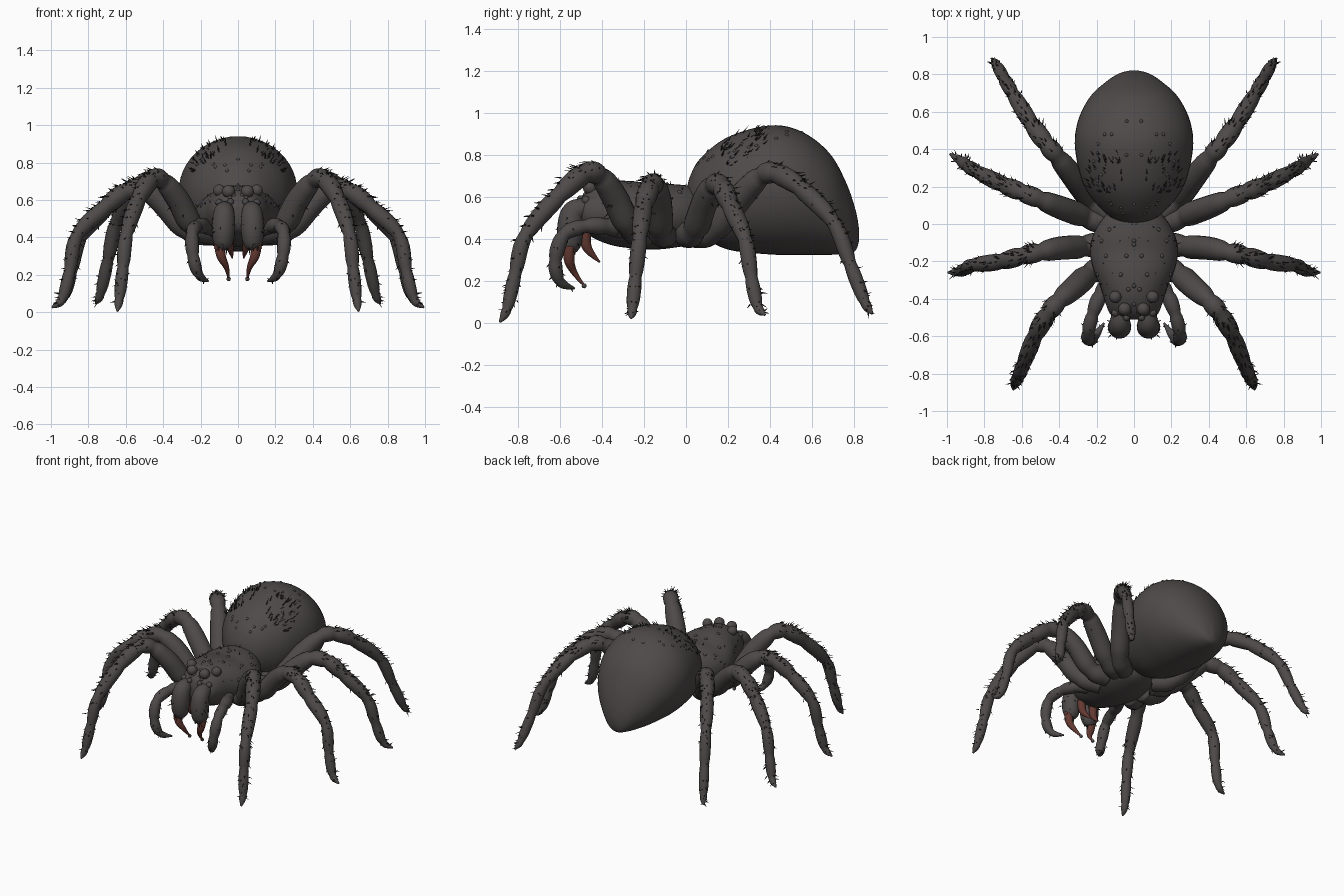
import bpy, bmesh, math, random
from mathutils import Vector

random.seed(7)
if "Cube" in bpy.data.objects:
    bpy.data.objects.remove(bpy.data.objects["Cube"])


def material(name, rgb):
    mat = bpy.data.materials.new(name)
    mat.use_nodes = True
    color = (*rgb, 1)
    mat.diffuse_color = color
    mat.node_tree.nodes["Principled BSDF"].inputs["Base Color"].default_value = color
    return mat


SHELL = material("charcoal shell", (0.075, 0.068, 0.066))
BRISTLE = material("black bristle", (0.028, 0.025, 0.024))
FANG = material("red brown fang", (0.13, 0.042, 0.032))


def finish(name, bm, mat, mirror=False):
    bmesh.ops.recalc_face_normals(bm, faces=bm.faces)
    mesh = bpy.data.meshes.new(name)
    bm.to_mesh(mesh)
    bm.free()
    mesh.materials.append(mat)
    mesh.shade_smooth()
    obj = bpy.data.objects.new(name, mesh)
    bpy.context.collection.objects.link(obj)
    if mirror:
        mod = obj.modifiers.new("Mirror", 'MIRROR')
        mod.use_mirror_merge = False
    return obj


def spline(rows, steps):
    """Smooth interpolation through rows of any length; yields (row index, fraction, values)."""
    out = []
    last = len(rows) - 1
    for i in range(last):
        a, b, c, d = rows[max(i - 1, 0)], rows[i], rows[i + 1], rows[min(i + 2, last)]
        for s in range(steps):
            t = s / steps
            vals = [q + t * ((r - p) / 2 + t * (p - 2.5 * q + 2 * r - e / 2
                    + t * (1.5 * (q - r) + (e - p) / 2))) for p, q, r, e in zip(a, b, c, d)]
            out.append((i, t, vals))
    return out + [(last, 0, list(rows[-1]))]


def loft(name, rings, mat, mirror=False):
    bm = bmesh.new()
    loops = [[bm.verts.new(p) for p in ring] for ring in rings]
    n = len(loops[0])
    for lo, hi in zip(loops, loops[1:]):
        for k in range(n):
            j = (k + 1) % n
            bm.faces.new((lo[k], lo[j], hi[j], hi[k]))
    bm.faces.new(loops[0])
    bm.faces.new(loops[-1])
    return finish(name, bm, mat, mirror)


def body(name, stations, sides, steps, middle):
    """Rounded body from stations of (y, top, bottom, half width)."""
    rings = []
    for _, _, (y, top, low, half) in spline(stations, steps):
        mid = low + (top - low) * middle
        ring = []
        for k in range(sides):
            a = math.tau * k / sides
            s = math.sin(a)
            ring.append((half * math.cos(a), y, mid + s * ((top - mid) if s > 0 else (mid - low))))
        rings.append(ring)
    return loft(name, rings, SHELL)


def tube(name, path, radii, mat=SHELL, joints=(), sides=14, steps=6):
    """Tapered limb along a path, narrowed at its joints; mirrored to both sides."""
    samples = spline([(*p, r) for p, r in zip(path, radii)], steps)
    pts = [Vector(v[:3]) for _, _, v in samples]
    normal, prev, rings = None, None, []
    for k, (i, t, v) in enumerate(samples):
        tangent = (pts[min(k + 1, len(pts) - 1)] - pts[max(k - 1, 0)]).normalized()
        if prev is None:
            normal = tangent.orthogonal().normalized()
        else:
            normal = prev.rotation_difference(tangent) @ normal
        prev = tangent
        side = tangent.cross(normal)
        near = i if t < 0.5 else i + 1
        pinch = 0.18 * max(0, 1 - 4 * min(t, 1 - t)) if near in joints else 0
        r = max(v[3], 0.003) * (1.04 - pinch)
        rings.append([pts[k] + r * (math.cos(a) * normal + math.sin(a) * side)
                      for a in (math.tau * n / sides for n in range(sides))])
    return loft(name, rings, mat, True)


def balls(name, spots, mat=SHELL, detail=3):
    """Mirrored spheres from (x, y, z, radius)."""
    bm = bmesh.new()
    for x, y, z, r in spots:
        made = bmesh.ops.create_icosphere(bm, subdivisions=detail, radius=r)
        bmesh.ops.translate(bm, verts=made["verts"], vec=(x, y, z))
    return finish(name, bm, mat, True)


def pick(obj, rule, count):
    spots = [(v.co.copy(), v.normal.copy()) for v in obj.data.vertices if rule(v.co, v.normal)]
    return [random.choice(spots) for _ in range(count)] if spots else []


def bristles(name, obj, rule, count, length, lean):
    """Thin spikes growing from chosen surface points and leaning one way."""
    bm = bmesh.new()
    for co, nor in pick(obj, rule, count):
        jitter = Vector([random.uniform(-1, 1) for _ in range(3)])
        grow = (nor * 0.55 + Vector(lean) + jitter * 0.25).normalized()
        across = grow.orthogonal().normalized()
        other = grow.cross(across)
        foot = co + jitter * 0.008 - nor * 0.004
        base = [bm.verts.new(foot + 0.0045 * (across * math.cos(a) + other * math.sin(a)))
                for a in (math.tau * k / 3 for k in range(3))]
        tip = bm.verts.new(foot + grow * length * random.uniform(0.6, 1.2))
        bm.faces.new(base)
        for k in range(3):
            bm.faces.new((base[k], base[(k + 1) % 3], tip))
    return finish(name, bm, BRISTLE, True)


# Abdomen: egg with a flat belly and a low tail point
abdomen = body("abdomen", [
    (0.005, 0.64, 0.6, 0.02), (0.02, 0.7, 0.5, 0.09), (0.07, 0.785, 0.42, 0.165),
    (0.2, 0.885, 0.35, 0.265), (0.4, 0.94, 0.327, 0.315), (0.55, 0.91, 0.324, 0.3),
    (0.68, 0.81, 0.325, 0.235), (0.76, 0.67, 0.33, 0.15), (0.805, 0.54, 0.345, 0.08),
    (0.822, 0.45, 0.39, 0.015)], 48, 6, 0.52)
bristles("abdomen_bristles", abdomen,
         lambda c, n: 0.07 < c.x < 0.25 and 0.15 < c.y < 0.4 and n.z > 0.4, 70, 0.04, (0, 0.6, 0))
balls("abdomen_bumps", [(*(c - n * 0.004), 0.01) for c, n in
      pick(abdomen, lambda c, n: c.x > 0 and n.z > 0.5 and c.y < 0.6, 14)], detail=2)

# Head and thorax
thorax = body("thorax", [
    (0.12, 0.56, 0.42, 0.05), (0.05, 0.64, 0.38, 0.15), (-0.05, 0.66, 0.36, 0.215),
    (-0.15, 0.66, 0.35, 0.235), (-0.25, 0.675, 0.355, 0.215), (-0.35, 0.675, 0.37, 0.175),
    (-0.43, 0.655, 0.4, 0.15), (-0.49, 0.61, 0.44, 0.12), (-0.51, 0.56, 0.48, 0.06)], 36, 5, 0.5)
balls("thorax_bumps", [(*(c - n * 0.004), 0.012) for c, n in
      pick(thorax, lambda c, n: c.x > 0 and n.z > 0.4 and c.y < 0, 16)], detail=2)
bristles("thorax_bristles", thorax,
         lambda c, n: c.x > 0 and n.z > 0.2 and c.y < 0, 20, 0.022, (0, 0, 0))

# Eyes: a raised front pair, a back pair and small lower ones
balls("eyes", [(0.05, -0.455, 0.645, 0.035), (0.1, -0.39, 0.65, 0.033),
               (0.04, -0.5, 0.59, 0.018), (0.1, -0.475, 0.585, 0.02)])

# Jaws, fangs with beaded tips, and inner mouth spikes
jaw = tube("jaw", [(0.07, -0.45, 0.55), (0.075, -0.53, 0.53), (0.077, -0.55, 0.45),
                   (0.08, -0.55, 0.37), (0.085, -0.55, 0.335)],
           (0.04, 0.054, 0.06, 0.05, 0.025), sides=20)
bristles("jaw_bristles", jaw, lambda c, n: c.z < 0.5 and n.z < 0.3, 30, 0.025, (0, 0, -0.6))
tube("fang", [(0.1, -0.55, 0.37), (0.09, -0.555, 0.3), (0.062, -0.53, 0.24), (0.05, -0.485, 0.18)],
     (0.028, 0.024, 0.014, 0.005), FANG)
balls("fang_tip", [(0.05, -0.484, 0.178, 0.012)], detail=2)
tube("mouth_spike", [(0.05, -0.48, 0.44), (0.045, -0.47, 0.36), (0.03, -0.41, 0.29)],
     (0.028, 0.022, 0.004), FANG)

# Feelers beside the jaws
feeler = tube("feeler", [(0.12, -0.3, 0.45), (0.18, -0.38, 0.46), (0.22, -0.48, 0.46),
                         (0.245, -0.58, 0.42), (0.24, -0.62, 0.3), (0.21, -0.6, 0.2),
                         (0.16, -0.53, 0.165)],
              (0.045, 0.042, 0.036, 0.035, 0.034, 0.026, 0.005), joints=(1, 2, 3, 4, 5))
bristles("feeler_bristles", feeler, lambda c, n: c.y < -0.45, 25, 0.02, (0, 0, -0.5))

# Legs: hip, thigh, knee, shin, ankle, foot and claw
LEG_RADII = (0.06, 0.062, 0.06, 0.051, 0.05, 0.046, 0.038, 0.034, 0.027, 0.005)


def leg(name, path):
    obj = tube(name, path, LEG_RADII, joints=(1, 3, 4, 5, 6, 7, 8))
    knee = Vector(path[3])
    out = Vector((path[9][0] - knee.x, path[9][1] - knee.y, -0.3))
    past = lambda c: (c - knee).dot(out) > 0
    bristles(name + "_top_bristles", obj,
             lambda c, n: past(c) and c.z > 0.4 and n.z > 0.35, 50, 0.035, out)
    bristles(name + "_bristles", obj,
             lambda c, n: past(c) and 0.05 < c.z < 0.6, 45, 0.028, out * 0.8)


leg("front_leg", [(0.12, -0.2, 0.42), (0.24, -0.27, 0.46), (0.32, -0.34, 0.6),
                  (0.4, -0.41, 0.7), (0.46, -0.48, 0.71), (0.53, -0.6, 0.61),
                  (0.595, -0.76, 0.42), (0.615, -0.81, 0.24), (0.635, -0.85, 0.07),
                  (0.645, -0.885, 0.005)])
leg("second_leg", [(0.15, -0.1, 0.42), (0.27, -0.12, 0.44), (0.4, -0.13, 0.58),
                   (0.5, -0.15, 0.655), (0.6, -0.17, 0.645), (0.71, -0.2, 0.56),
                   (0.86, -0.22, 0.41), (0.9, -0.24, 0.22), (0.94, -0.255, 0.07),
                   (0.995, -0.26, 0.025)])
leg("third_leg", [(0.15, 0, 0.42), (0.26, 0.04, 0.44), (0.4, 0.09, 0.58),
                  (0.5, 0.13, 0.655), (0.6, 0.17, 0.645), (0.7, 0.21, 0.56),
                  (0.84, 0.28, 0.4), (0.89, 0.31, 0.22), (0.93, 0.34, 0.08),
                  (0.985, 0.375, 0.04)])
leg("rear_leg", [(0.12, 0.04, 0.42), (0.23, 0.13, 0.44), (0.33, 0.26, 0.6),
                 (0.41, 0.36, 0.7), (0.47, 0.43, 0.71), (0.55, 0.54, 0.645),
                 (0.65, 0.7, 0.48), (0.695, 0.78, 0.28), (0.735, 0.85, 0.1),
                 (0.76, 0.885, 0.045)])
